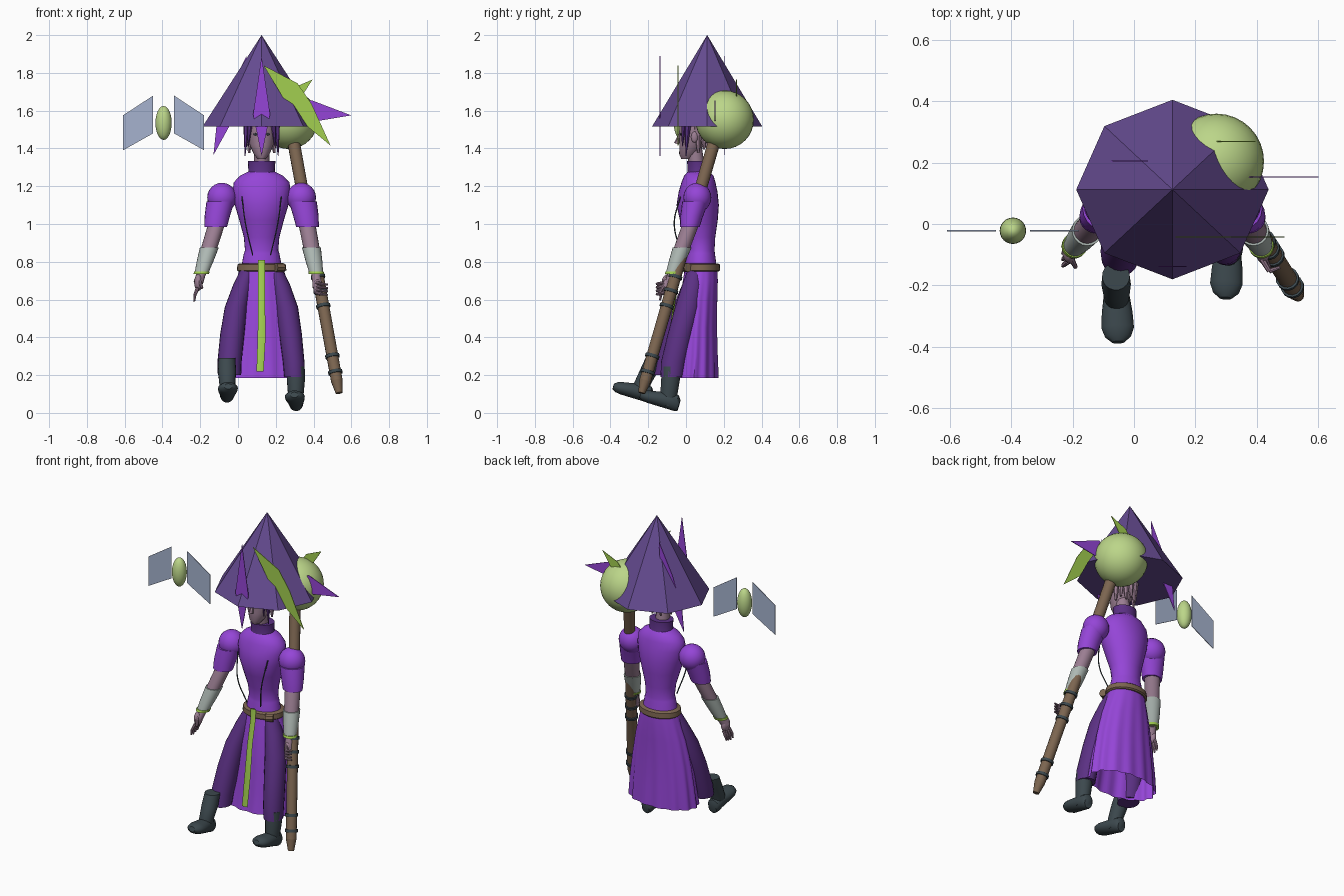
import bpy, bmesh
from math import sin, cos, pi, radians
from mathutils import Matrix, Vector

if "Cube" in bpy.data.objects:
    bpy.data.objects.remove(bpy.data.objects["Cube"])


def material(name, r, g, b):
    m = bpy.data.materials.new(name)
    m.use_nodes = True
    m.diffuse_color = (r, g, b, 1)
    m.node_tree.nodes["Principled BSDF"].inputs["Base Color"].default_value = (r, g, b, 1)
    return m


PURPLE = material("bright purple", .30, .06, .68)
HAT = material("dusty purple", .13, .07, .28)
DARK = material("dark purple", .105, .03, .23)
LIME = material("lime", .36, .62, .08)
PALE = material("pale green", .50, .67, .25)
SKIN = material("mauve skin", .33, .21, .29)
GREY = material("cuff grey", .43, .49, .46)
SLATE = material("slate", .045, .065, .075)
WOOD = material("brown", .20, .13, .08)
WING = material("pale blue", .38, .45, .62)

CX = .125  # body centre line


def finish(name, bm, mat, smooth=True):
    bmesh.ops.recalc_face_normals(bm, faces=bm.faces)
    me = bpy.data.meshes.new(name)
    bm.to_mesh(me)
    bm.free()
    me.materials.append(mat)
    ob = bpy.data.objects.new(name, me)
    bpy.context.collection.objects.link(ob)
    if smooth:
        bpy.ops.object.select_all(action='DESELECT')
        ob.select_set(True)
        bpy.context.view_layer.objects.active = ob
        bpy.ops.object.shade_smooth_by_angle(angle=radians(40))
    return ob


def loft(name, rings, mat, sides=20, wave=None, caps=True, matrix=None):
    """Skin level elliptical rings given as (x, y, z, rx, ry)."""
    bm = bmesh.new()
    loops = []
    for i, (x, y, z, rx, ry) in enumerate(rings):
        loop = []
        for k in range(sides):
            a = 2 * pi * k / sides
            f = wave(a, i / (len(rings) - 1)) if wave else 1
            loop.append(bm.verts.new((x + rx * f * cos(a), y + ry * f * sin(a), z)))
        loops.append(loop)
    for lo, hi in zip(loops, loops[1:]):
        for k in range(sides):
            n = (k + 1) % sides
            bm.faces.new((lo[k], lo[n], hi[n], hi[k]))
    if caps:
        bm.faces.new(loops[0])
        bm.faces.new(loops[-1])
    if matrix:
        bm.transform(matrix)
    return finish(name, bm, mat)


def ball(name, loc, size, mat, rot=None, segs=24):
    bm = bmesh.new()
    m = Matrix.Translation(loc) @ (rot or Matrix()) @ Matrix.Diagonal((*size, 1))
    bmesh.ops.create_uvsphere(bm, u_segments=segs, v_segments=segs // 2, radius=1, matrix=m)
    return finish(name, bm, mat)


def rod(name, a, b, r1, r2, mat, sides=12):
    a, b = Vector(a), Vector(b)
    bm = bmesh.new()
    m = Matrix.Translation((a + b) / 2) @ (b - a).to_track_quat('Z', 'Y').to_matrix().to_4x4()
    bmesh.ops.create_cone(bm, cap_ends=True, segments=sides, radius1=r1, radius2=r2,
                          depth=(b - a).length, matrix=m)
    return finish(name, bm, mat)


def plate(name, points, y, mat):
    """Thin upright plate outlined in x, z."""
    bm = bmesh.new()
    face = bm.faces.new([bm.verts.new((x, y - .002, z)) for x, z in points])
    out = bmesh.ops.extrude_face_region(bm, geom=[face])
    bmesh.ops.translate(bm, vec=(0, .004, 0),
                        verts=[v for v in out["geom"] if isinstance(v, bmesh.types.BMVert)])
    return finish(name, bm, mat, False)


# Hat: eight-sided cone
bm = bmesh.new()
bmesh.ops.create_cone(bm, cap_ends=True, segments=8, radius1=1, radius2=0, depth=1,
                      matrix=Matrix.Translation((CX, .112, 1.758)) @ Matrix.Diagonal((.313, .292, .485, 1)))
finish("hat", bm, HAT, False)

# Flat shards on the hat and orb
plate("front_shard", [(CX, 1.89), (.08, 1.58), (CX, 1.36), (.17, 1.58)], -.138, PURPLE)
plate("large_lime_shard", [(.135, 1.84), (.315, 1.745), (.39, 1.635), (.49, 1.415), (.315, 1.56), (.25, 1.65)],
      -.042, LIME)
plate("side_shard", [(.6, 1.575), (.39, 1.655), (.28, 1.62), (.42, 1.545)], .153, PURPLE)
plate("small_lime_shard", [(.395, 1.765), (.29, 1.72), (.2, 1.6), (.34, 1.68)], .268, LIME)
plate("rear_shard", [(-.13, 1.365), (-.115, 1.51), (-.05, 1.7), (.045, 1.89), (.03, 1.68), (-.05, 1.51)],
      .205, PURPLE)

# Floating winged charm
ball("charm_body", (-.394, -.022, 1.535), (.043, .043, .09), PALE)
for s, name in ((-1, "right"), (1, "left")):
    plate(name + "_charm_wing", [(-.394 + s * dx, z) for dx, z in
                                 ((.055, 1.68), (.215, 1.575), (.215, 1.39), (.055, 1.48))], -.022, WING)

# Staff with orb and rings
low, high = Vector((.535, -.235, .105)), Vector((.295, .148, 1.43))
at = lambda z: low.lerp(high, (z - low.z) / (high.z - low.z))
rod("staff_shaft", at(.17), high, .031, .033, WOOD, 14)
rod("staff_tip", low, at(.17), .018, .031, WOOD, 14)
for z in (.215, .30, .565, .645, .72):
    rod("staff_ring", at(z - .008), at(z + .008), .038, .038, SLATE, 14)
ball("staff_orb", (.268, .204, 1.552), (.155, .155, .155), PALE, segs=32)

# Head, nose, eyes and hair
loft("head", [(CX, .005, 1.345, .022, .03), (CX, .012, 1.37, .042, .048), (CX, .03, 1.42, .064, .065),
              (CX, .042, 1.48, .074, .078), (CX, .045, 1.54, .074, .08), (CX, .05, 1.6, .05, .06)], SKIN)
rod("nose", (CX, -.05, 1.425), (CX, -.034, 1.475), .014, .005, SKIN, 6)
for s in (-1, 1):
    ball("eye", (CX + s * .032, -.027, 1.475), (.013, .006, .006), SLATE, segs=10)
    ball("ear", (CX + s * .075, .045, 1.46), (.01, .018, .03), SKIN, segs=12)
    rod("front_lock", (CX + s * .088, .0, 1.36), (CX + s * .078, .01, 1.54), .002, .02, DARK, 6)
    rod("side_lock", (CX + s * .07, -.02, 1.41), (CX + s * .062, -.01, 1.54), .002, .016, DARK, 6)
for k in range(7):
    a = pi * (k + .5) / 7
    tip = (CX + .068 * cos(a), .05 + .072 * sin(a), 1.375 + .02 * (k % 2))
    rod("back_lock", tip, (CX + .062 * cos(a), .05 + .065 * sin(a), 1.54), .006, .03, SKIN, 6)

# Neck, collar and tunic
rod("neck", (CX, .06, 1.28), (CX, .045, 1.4), .042, .04, SKIN)
loft("collar", [(CX, .068, 1.25, .082, .07), (CX, .068, 1.28, .07, .06), (CX, .066, 1.333, .073, .06)], DARK)
loft("tunic", [(CX, .078, .77, .108, .085), (CX, .078, .845, .094, .075), (CX, .078, .86, .088, .073),
               (CX, .075, .93, .094, .08), (CX, .068, 1.02, .118, .1), (CX, .062, 1.1, .142, .112),
               (CX, .064, 1.17, .153, .103), (CX, .066, 1.22, .148, .09), (CX, .068, 1.255, .115, .078),
               (CX, .068, 1.28, .065, .055)], PURPLE, 28)

# Belt and sash
loft("belt", [(CX, .08, .748, .122, .094), (CX, .08, .755, .131, .101),
              (CX, .08, .785, .128, .099), (CX, .08, .792, .115, .09)], WOOD, 28)
rod("belt_pouch", (.2, -.012, .77), (.24, .01, .77), .024, .024, WOOD, 8)
loft("sash", [(CX - .008, -.1, .22, .019, .006), (CX, -.085, .4, .021, .006), (CX, -.06, .6, .018, .006),
              (CX, -.03, .74, .018, .006), (CX, -.025, .81, .018, .006)], LIME, 4,
     matrix=None)

# Pleated skirt
pleats = lambda a, t: 1 + .035 * (1 - t) * cos(14 * a)
loft("skirt", [(CX, .042, .185, .222, .13), (CX, .05, .3, .212, .118), (CX, .056, .45, .192, .108),
               (CX, .066, .6, .163, .1), (CX, .076, .7, .134, .093), (CX, .08, .765, .115, .086)],
     PURPLE, 84, pleats, False)

# Trouser legs
loft("right_leg", [(-.045, -.105, .2, .062, .065), (-.045, -.088, .27, .064, .07), (-.03, -.045, .42, .064, .072),
                   (-.01, .0, .56, .06, .07), (.025, .035, .68, .05, .055), (.055, .05, .76, .04, .04)], DARK)
loft("left_leg", [(.3, -.075, .19, .055, .06), (.295, -.066, .27, .057, .066), (.278, -.03, .42, .06, .066),
                  (.258, .008, .56, .06, .066), (.225, .035, .68, .05, .055), (.195, .05, .76, .04, .04)], DARK)

# Boots: shaft plus tilted foot, heel at the origin
for name, loc, turn in (("right_boot", (-.058, -.195, .05), 2), ("left_boot", (.308, -.052, .005), -3)):
    place = Matrix.Translation(loc) @ Matrix.Rotation(radians(turn), 4, 'Z')
    tilt = place @ Matrix.Rotation(radians(-17), 4, 'X')
    lay = tilt @ Matrix.Rotation(radians(90), 4, 'X')
    loft(name + "_foot", [(0, .035, -.004, .026, .03), (0, .045, .012, .038, .044), (0, .046, .06, .043, .045),
                          (0, .04, .11, .05, .039), (0, .035, .16, .053, .034), (0, .033, .19, .042, .028),
                          (0, .031, .208, .02, .015)], SLATE, 18, matrix=lay)
    back = .055 if name[0] == "r" else 0
    loft(name + "_shaft", [(0, -.042, .035, .036, .04), (0, -.038, .1, .042, .046),
                           (0, -.03 + back / 2, .17, .048, .05), (0, -.03 + back, .24, .045, .045)],
         SLATE, 18, matrix=place)

# Arms, cuffs and hands
for s, side, wx in ((-1, "right", -.195), (1, "left", .415)):
    sh, sl = CX + s * .21, CX + s * .243
    ball(side + "_shoulder", (sh, .06, 1.14), (.078, .074, .078), PURPLE)
    loft(side + "_sleeve", [(sl, .02, .985, .06, .052), (CX + s * .235, .03, 1.04, .067, .06),
                            (CX + s * .218, .05, 1.12, .074, .07)], PURPLE)

    def arm(z):
        return Vector((sl, .02, .985)).lerp(Vector((wx, -.072, .735)), (.985 - z) / .25)

    loft(side + "_forearm", [(*arm(z), r, r) for z, r in ((.73, .026), (.87, .043), (1.0, .045))], SKIN)
    loft(side + "_cuff", [(*arm(z), r, r) for z, r in ((.745, .037), (.8, .044), (.875, .05))], GREY)
    loft(side + "_cuff_trim", [(*arm(z), .041, .041) for z in (.735, .748)], LIME)
    # the right hand hangs open, the left hand wraps the staff
    palm = Vector((wx - .015, -.095, .69)) if s < 0 else Vector((.42, -.095, .665))
    rod(side + "_wrist", arm(.74), palm, .024, .026, SKIN)
    ball(side + "_palm", palm, (.022, .034, .045), SKIN, segs=16)
    for k in range(4):
        if s < 0:
            base = palm + Vector((-.004, -.026 + .017 * k, -.03))
            mid = base + Vector((-.014, -.012 + .004 * k, -.035))
            tip = mid + Vector((-.004, -.004, -.035 + .006 * abs(k - 1)))
        else:
            base = palm + Vector((-.004, -.018, .024 - .018 * k))
            mid = base + Vector((.024, -.04, -.006))
            tip = mid + Vector((.035, .012, -.004))
        rod(side + "_finger", mid, base, .008, .01, SKIN, 8)
        rod(side + "_fingertip", tip, mid, .005, .008, SKIN, 8)
    rod(side + "_thumb", palm + Vector((.02, -.045, -.03)), palm + Vector((.004, -.015, .02)), .007, .011, SKIN, 8)

# Thin chest cords
for s, side in ((-1, "right"), (1, "left")):
    cu = bpy.data.curves.new(side + "_cord", 'CURVE')
    cu.dimensions = '3D'
    cu.bevel_depth = .0035
    cu.bevel_resolution = 1
    sp = cu.splines.new('BEZIER')
    path = [(.105, -.03, 1.145), (.085, -.062, 1.0), (.047, -.02, .835)]
    sp.bezier_points.add(len(path) - 1)
    for p, (x, y, z) in zip(sp.bezier_points, path):
        p.co = (CX + s * x, y, z)
        p.handle_left_type = p.handle_right_type = 'AUTO'
    cu.materials.append(SLATE)
    bpy.context.collection.objects.link(bpy.data.objects.new(side + "_cord", cu))
